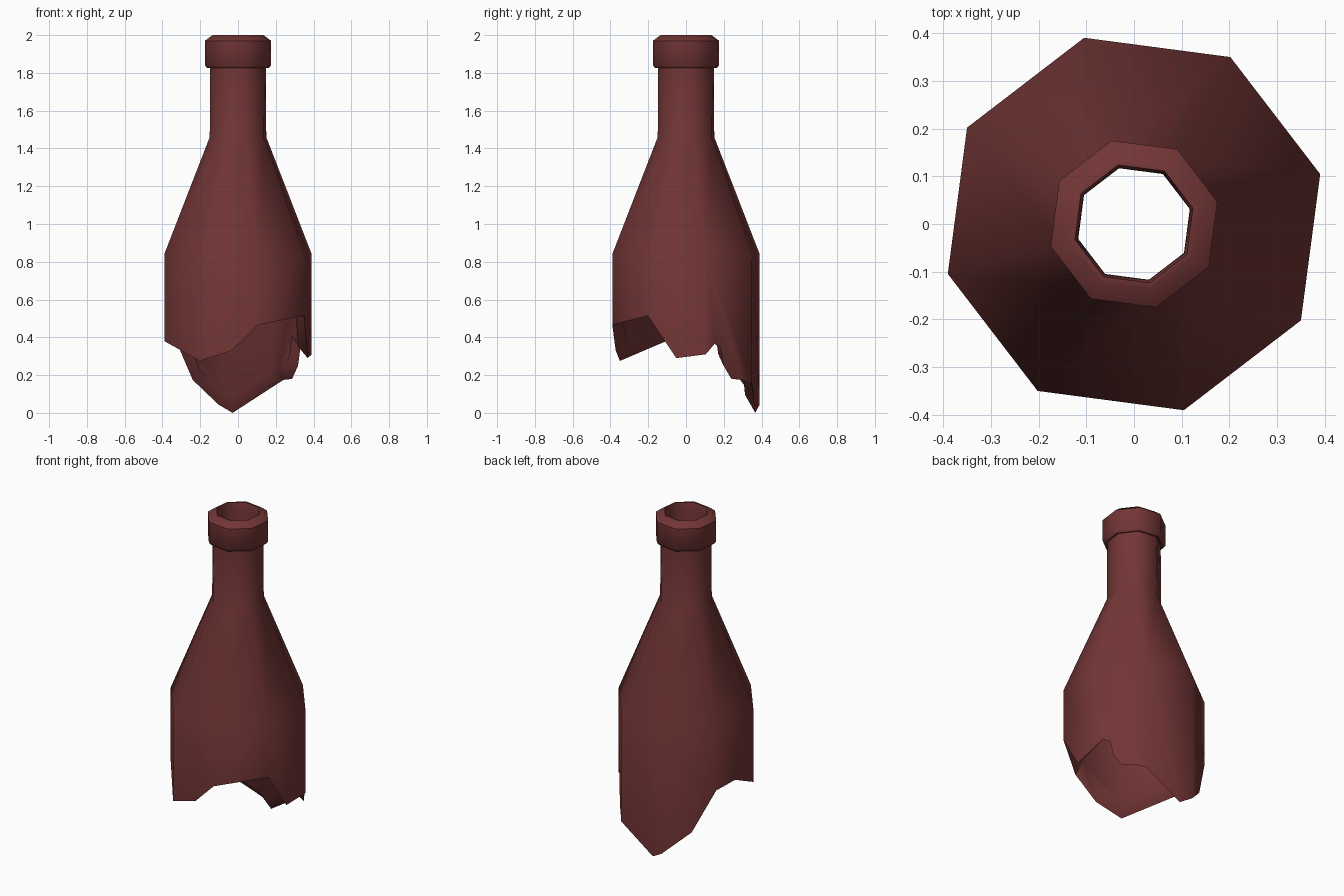
import bpy, bmesh
from math import cos, sin, radians

if "Cube" in bpy.data.objects:
    bpy.data.objects.remove(bpy.data.objects["Cube"])

START, STEP, N = 15, 45, 8

# Octagonal bottle profile: outside from body top to lip, then down the inside
PROFILE = [(0.404, 0.84), (0.155, 1.46), (0.153, 1.83), (0.168, 1.825),
           (0.181, 1.84), (0.181, 1.97), (0.14, 2.0), (0.128, 2.0),
           (0.122, 1.97), (0.121, 1.46), (0.35, 0.83)]

# Broken edge: (angle, height); angles at 15 + 45k are the octagon corners
BREAK = [(15, 0.31), (23, 0.365), (29, 0.345), (32, 0.25), (40, 0.18),
         (51, 0.175), (60, 0.15), (94.5, 0.0), (105, 0.045), (130, 0.175),
         (150, 0.433), (173, 0.445), (195, 0.38), (240, 0.275), (265, 0.33),
         (285, 0.465), (330, 0.515), (352, 0.29)]


def on_octagon(r, angle):
    """Point on the octagon of corner radius r in the given direction."""
    off = (angle - START) % STEP - STEP / 2
    d = r * cos(radians(STEP / 2)) / cos(radians(off))
    return d * cos(radians(angle)), d * sin(radians(angle))


bm = bmesh.new()

# Neck, shoulder, lip and inner wall
rings = [[bm.verts.new((*on_octagon(r, START + STEP * k), z)) for k in range(N)]
         for r, z in PROFILE]
for a, b in zip(rings, rings[1:]):
    for k in range(N):
        j = (k + 1) % N
        bm.faces.new((a[k], a[j], b[j], b[k]))

# Jagged rims, the inner one a little higher; the long tip leans inwards
outer, inner = [], []
for ang, z in BREAK:
    tip = z == 0
    outer.append(bm.verts.new((*on_octagon(0.39 if tip else 0.404, ang), z)))
    inner.append(bm.verts.new((*on_octagon(0.332 if tip else 0.348, ang),
                               z + (0.095 if tip else 0.06))))

# Body panels from the corner ring down to the break, one per octagon side
corners = [i for i, (ang, z) in enumerate(BREAK) if (ang - START) % STEP == 0]
M = len(BREAK)
for k in range(N):
    j = (k + 1) % N
    end = corners[j] if j else M
    idx = [i % M for i in range(corners[k], end + 1)]
    bm.faces.new([rings[0][j], rings[0][k]] + [outer[i] for i in idx])
    bm.faces.new([rings[-1][j], rings[-1][k]] + [inner[i] for i in idx])

# Broken glass thickness
for i in range(M):
    j = (i + 1) % M
    bm.faces.new((outer[i], outer[j], inner[j], inner[i]))

bmesh.ops.recalc_face_normals(bm, faces=bm.faces)
mesh = bpy.data.meshes.new("broken_bottle")
bm.to_mesh(mesh)
bm.free()

bottle = bpy.data.objects.new("broken_bottle", mesh)
bpy.context.collection.objects.link(bottle)
glass = bpy.data.materials.new("dark_red_glass")
glass.diffuse_color = (0.17, 0.036, 0.036, 1)
glass.use_nodes = True
glass.node_tree.nodes["Principled BSDF"].inputs["Base Color"].default_value = glass.diffuse_color
mesh.materials.append(glass)

bpy.context.view_layer.objects.active = bottle
bottle.select_set(True)
bpy.ops.object.shade_smooth_by_angle(angle=radians(50))
